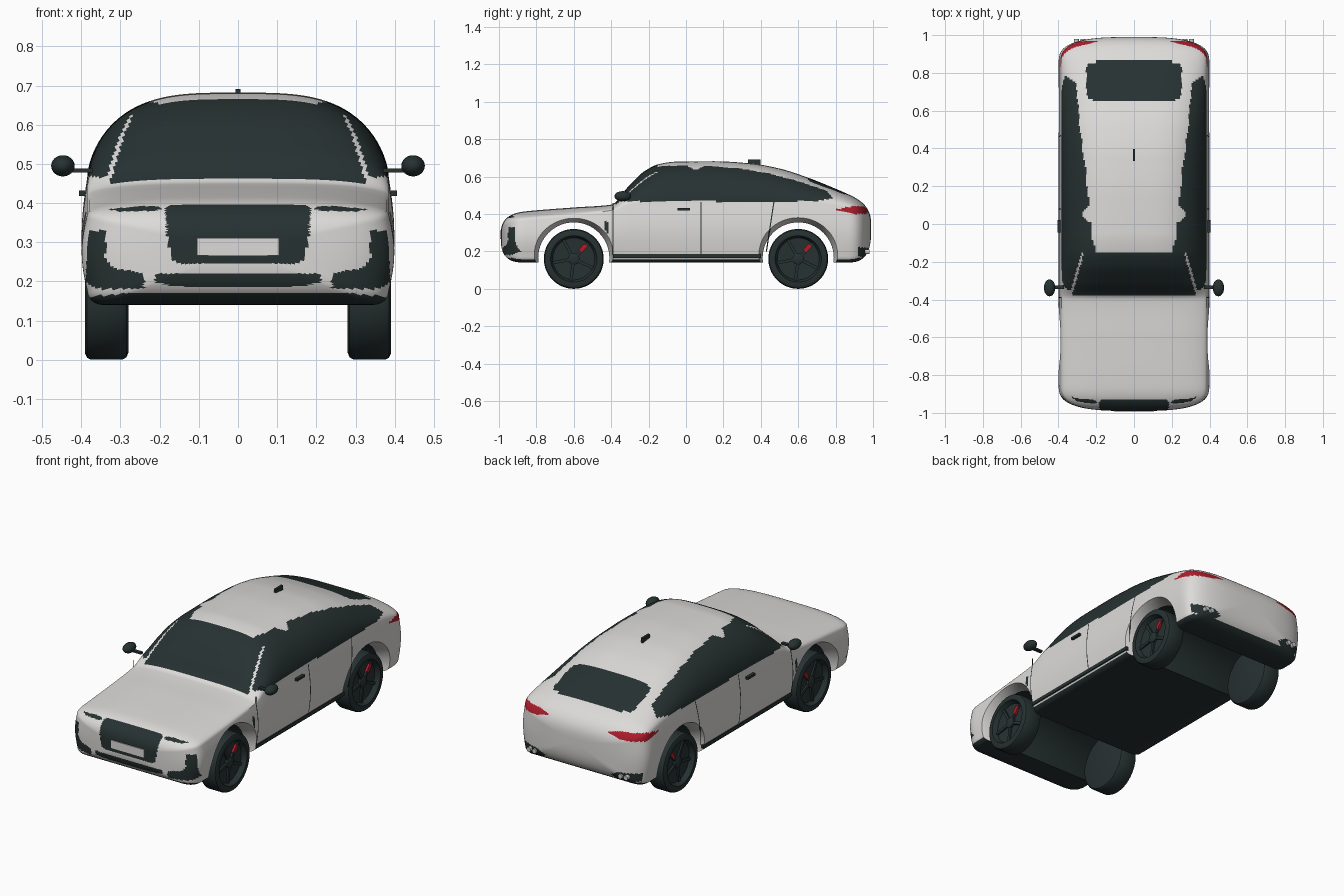
import bpy, bmesh, math
from mathutils import Matrix, Vector

if "Cube" in bpy.data.objects:
    bpy.data.objects.remove(bpy.data.objects["Cube"])

def mat(name, col):
    m = bpy.data.materials.new(name)
    m.diffuse_color = (*col, 1)
    m.use_nodes = True
    m.node_tree.nodes["Principled BSDF"].inputs["Base Color"].default_value = m.diffuse_color
    return m
WHITE = mat("white_paint", (.72, .71, .69))
DARK = mat("dark_trim", (.02, .031, .031))
RED = mat("red", (.42, .012, .025))
CHROME = mat("light_metal", (.6, .6, .6))

def make(name, bm, mats, angle=35):
    me = bpy.data.meshes.new(name)
    bmesh.ops.recalc_face_normals(bm, faces=bm.faces)
    bm.to_mesh(me); bm.free()
    for m in mats: me.materials.append(m)
    me.shade_smooth()
    me.set_sharp_from_angle(angle=math.radians(angle))
    ob = bpy.data.objects.new(name, me)
    bpy.context.collection.objects.link(ob)
    return ob

def box(name, c, s, m, rot=0):
    bm = bmesh.new()
    M = Matrix.Translation(c) @ Matrix.Rotation(rot, 4, 'X') @ Matrix.Diagonal((*s, 1))
    bmesh.ops.create_cube(bm, size=1, matrix=M)
    return make(name, bm, [m])

def lathe(name, prof, y, z, sx, mats, n=64):
    # revolve (x, r) points around an axis parallel to x
    bm = bmesh.new()
    rings = [[bm.verts.new((sx*x, y + r*math.cos(2*math.pi*i/n), z + r*math.sin(2*math.pi*i/n)))
              for i in range(n)] for x, r in prof]
    for a, b in zip(rings, rings[1:]):
        for i in range(n):
            bm.faces.new((a[i], a[(i+1) % n], b[(i+1) % n], b[i]))
    bm.faces.new(rings[0]); bm.faces.new(rings[-1])
    return make(name, bm, mats)

def curve(keys):
    # smooth curve without overshoot through (y, value) keys
    X = [k[0] for k in keys]; V = [k[1] for k in keys]
    d = [(V[i+1]-V[i])/(X[i+1]-X[i]) for i in range(len(X)-1)]
    t = [d[0]] + [2*a*b/(a+b) if a*b > 0 else 0 for a, b in zip(d, d[1:])] + [d[-1]]
    def f(x):
        x = min(max(x, X[0]), X[-1])
        i = max(j for j in range(len(d)) if X[j] <= x)
        h = X[i+1]-X[i]; u = (x-X[i])/h
        return ((2*u**3-3*u*u+1)*V[i] + (u**3-2*u*u+u)*h*t[i]
                + (3*u*u-2*u**3)*V[i+1] + (u**3-u*u)*h*t[i+1])
    return f
ztop = curve([(-1, .395), (-.85, .415), (-.6, .435), (-.4, .45), (-.31, .545), (-.22, .63), (-.14, .668),
              (-.05, .68), (.15, .682), (.35, .67), (.5, .643), (.65, .595), (.8, .535), (.9, .492), (1, .455)])
zbelt = curve([(-1, .36), (-.6, .395), (-.4, .42), (-.3, .45), (0, .46), (.5, .465), (.75, .455), (.85, .44), (1, .40)])

def side_x(y, z):
    f = min(max((z-.175)/(zbelt(y)-.175), 0), 1)
    return .385 + .014*math.sin(math.pi*f)

def section(y):
    # half cross-section, bottom centre to top centre
    zb, zt = zbelt(y), ztop(y)
    p = [(.345*i/10, .14) for i in range(10)]
    p += [(.345+.04*math.sin(a), .175-.035*math.cos(a)) for a in [math.pi/2*i/6 for i in range(6)]]
    p += [(side_x(y, z), z) for z in [.175+(zb-.175)*i/28 for i in range(28)]]
    D = []
    for i in range(301):
        a = math.pi/2*i/300
        D.append((.385*max(math.cos(a), 0)**(2/3.4), zb+(zt-zb)*math.sin(a)**(2/1.7)))
    D[-1] = (0, zt)
    L = [0]
    for a, b in zip(D, D[1:]): L.append(L[-1]+math.dist(a, b))
    j = 0
    for k in range(49):
        want = L[-1]*k/48
        while j < 299 and L[j+1] < want: j += 1
        u = (want-L[j])/(L[j+1]-L[j])
        p.append((D[j][0]+u*(D[j+1][0]-D[j][0]), D[j][1]+u*(D[j+1][1]-D[j][1])))
    p[-1] = (0, zt)
    return p

# body shell: lofted sections with rounded ends
stations = [(-.85+1.7*i/180, 1) for i in range(181)]
cap = []
for i in range(1, 51):
    a = math.pi/2*(1-(1-i/50)**1.5)
    cap.append((.14*math.sin(a)**(2/3), max(math.cos(a)**(2/3), .008)))
stations = [(-.85-d, s) for d, s in reversed(cap)] + stations + [(.85+d, s) for d, s in cap]
bm = bmesh.new()
rings = []
for y, s in stations:
    half = section(y)
    full = half + [(-x, z) for x, z in half[-2:0:-1]]
    zc = .28 if y < 0 else .33
    rings.append([bm.verts.new((x*s, y, zc+(z-zc)*s)) for x, z in full])
n = len(rings[0])
for a, b in zip(rings, rings[1:]):
    for i in range(n):
        bm.faces.new((a[i], a[(i+1) % n], b[(i+1) % n], b[i]))
bm.faces.new(rings[0]); bm.faces.new(rings[-1])
body = make("body", bm, [WHITE, DARK, RED])

# flared wheel arches cut through the whole width
for y in (-.6, .6):
    c = lathe("arch_cutter", [(-.43, .228), (-.33, .19), (.33, .19), (.43, .228)], y, .165, 1, [WHITE], 96)
    c.hide_render = True
    md = body.modifiers.new("arch", 'BOOLEAN')
    md.operation = 'DIFFERENCE'; md.solver = 'EXACT'; md.object = c
bpy.context.view_layer.update()
new = bpy.data.meshes.new_from_object(body.evaluated_get(bpy.context.evaluated_depsgraph_get()))
body.modifiers.clear()
body.data = new
for o in [o for o in bpy.data.objects if o.name.startswith("arch_cutter")]:
    bpy.data.objects.remove(o)

def inside(u, v, poly):
    r = False
    for (a, b), (c, d) in zip(poly, poly[1:]+poly[:1]):
        if (b > v) != (d > v) and u < (c-a)*(v-b)/(d-b)+a: r = not r
    return r
SIDE_GLASS = [(-.40, .467), (-.30, .56), (-.17, .655), (0, .66), (.05, .635), (.1, .658), (.3, .642),
              (.45, .615), (.6, .575), (.75, .525), (.785, .485), (.7, .468)]
FRONT = [[(-1, .40), (.17, .40), (.186, .385), (.18, .30), (.165, .255), (.15, .245), (-1, .245)],      # grille
         [(.19, .385), (.25, .405), (.385, .416), (.38, .395), (.3, .378), (.22, .38)],                 # headlight
         [(.335, .33), (.38, .328), (.39, .2), (.36, .18), (.24, .182), (.24, .22), (.32, .235), (.34, .26)],  # intake
         [(-1, .22), (.21, .22), (.21, .195), (.12, .185), (-1, .185)]]                                 # lower grille
TAIL = [(.18, .425), (.25, .44), (.41, .442), (.41, .40), (.27, .402)]
REAR_TRIM = [(.2, .185), (.24, .215), (.41, .225), (.41, .19), (.34, .17), (.22, .17)]

def colour(c, nrm):
    x, y, z = abs(c.x), c.y, c.z
    for wy in (-.6, .6):
        if math.hypot(y-wy, z-.165) < .196: return 1 if x < .335 else 0
    if z < .17 and nrm.z < -.45: return 1
    if y < -.84 and any(inside(x, z, p) for p in FRONT) and nrm.z < .9: return 1
    if y > .8 and inside(x, z, TAIL):
        return 2 if y > .9 or abs(z-.423) < .02*(y-.79)/.11 else 0
    if y > .92 and inside(x, z, REAR_TRIM): return 1
    edge = .328-.065*(y+.375)/.23
    if -.378 < y < -.147 and x < edge and z > .45: return 1
    if x > .2 and inside(y, z, SIDE_GLASS) and (y > -.147 or x > edge+.012): return 1
    if nrm.z > .3 and (x/.252)**8 + (abs(y-.757)/.105)**8 < 1: return 1
    if -.437 < y < -.412 and .29+(-.412-y) < z < .36 and x > .3: return 1   # vent behind wheel
    return 0
for f in body.data.polygons:
    f.material_index = colour(f.center, f.normal)
body.data.shade_smooth()
body.data.set_sharp_from_angle(angle=math.radians(35))

# number plate and roof antenna
box("front_plate", (0, -.989, .288), (.21, .009, .045), WHITE)
box("roof_antenna", (0, .365, .677), (.013, .065, .028), DARK)

def seam(name, sx, y0, z0, y1, z1, w=.003):
    # thin dark door gap following the flank
    bm = bmesh.new()
    prev = None
    for i in range(17):
        y, z = y0+(y1-y0)*i/16, z0+(z1-z0)*i/16
        x = sx*(side_x(y, z)+.0015)
        cur = [bm.verts.new((x, y-w, z)), bm.verts.new((x, y+w, z))]
        if prev: bm.faces.new((prev[0], prev[1], cur[1], cur[0]))
        prev = cur
    ob = make(name, bm, [DARK])
    if ob.data.polygons[0].normal.x*sx < 0: ob.data.flip_normals()

for sx, side in ((1, "right"), (-1, "left")):
    # doors and sill
    seam(side+"_front_door_gap", sx, -.39, .18, -.39, .46)
    seam(side+"_middle_door_gap", sx, .08, .18, .08, .465)
    seam(side+"_rear_door_gap", sx, .43, .2, .47, .465)
    box(side+"_sill_trim", (sx*.383, .005, .176), (.016, .79, .02), DARK)
    box(side+"_door_handle", (sx*.396, -.012, .425), (.02, .066, .013), DARK)
    # mirror
    box(side+"_mirror_arm", (sx*.405, -.335, .483), (.07, .02, .01), DARK)
    bm = bmesh.new()
    bmesh.ops.create_uvsphere(bm, u_segments=24, v_segments=16, radius=1,
        matrix=Matrix.Translation((sx*.447, -.338, .495)) @ Matrix.Diagonal((.03, .045, .027, 1)))
    make(side+"_mirror", bm, [DARK])
    # twin exhaust tips
    for x in (.27, .305):
        bm = bmesh.new()
        bmesh.ops.create_cone(bm, cap_ends=True, segments=24, radius1=.013, radius2=.013, depth=.06,
            matrix=Matrix.Translation((sx*x, .95, .198)) @ Matrix.Rotation(math.pi/2, 4, 'X'))
        make(side+"_exhaust_tip", bm, [CHROME])
    # wheels
    for y, end in ((-.6, "front"), (.6, "rear")):
        nm = side+"_"+end
        lathe(nm+"_wheel", [(.28, .02), (.28, .142), (.285, .154), (.295, .16), (.375, .16), (.385, .155),
                            (.39, .145), (.39, .124), (.382, .12), (.362, .112), (.358, .02)], y, .16, sx, [DARK])
        lathe(nm+"_hub", [(.35, .03), (.372, .03), (.376, .024)], y, .16, sx, [DARK], 32)
        for k in range(5):
            a = math.pi/2 + .5 + k*2*math.pi/5
            box(nm+"_spoke", (sx*.362, y+.07*math.cos(a), .16+.07*math.sin(a)), (.016, .095, .016), DARK, a)
        box(nm+"_brake_caliper", (sx*.366, y+.05, .218), (.014, .045, .024), RED, math.radians(50))
